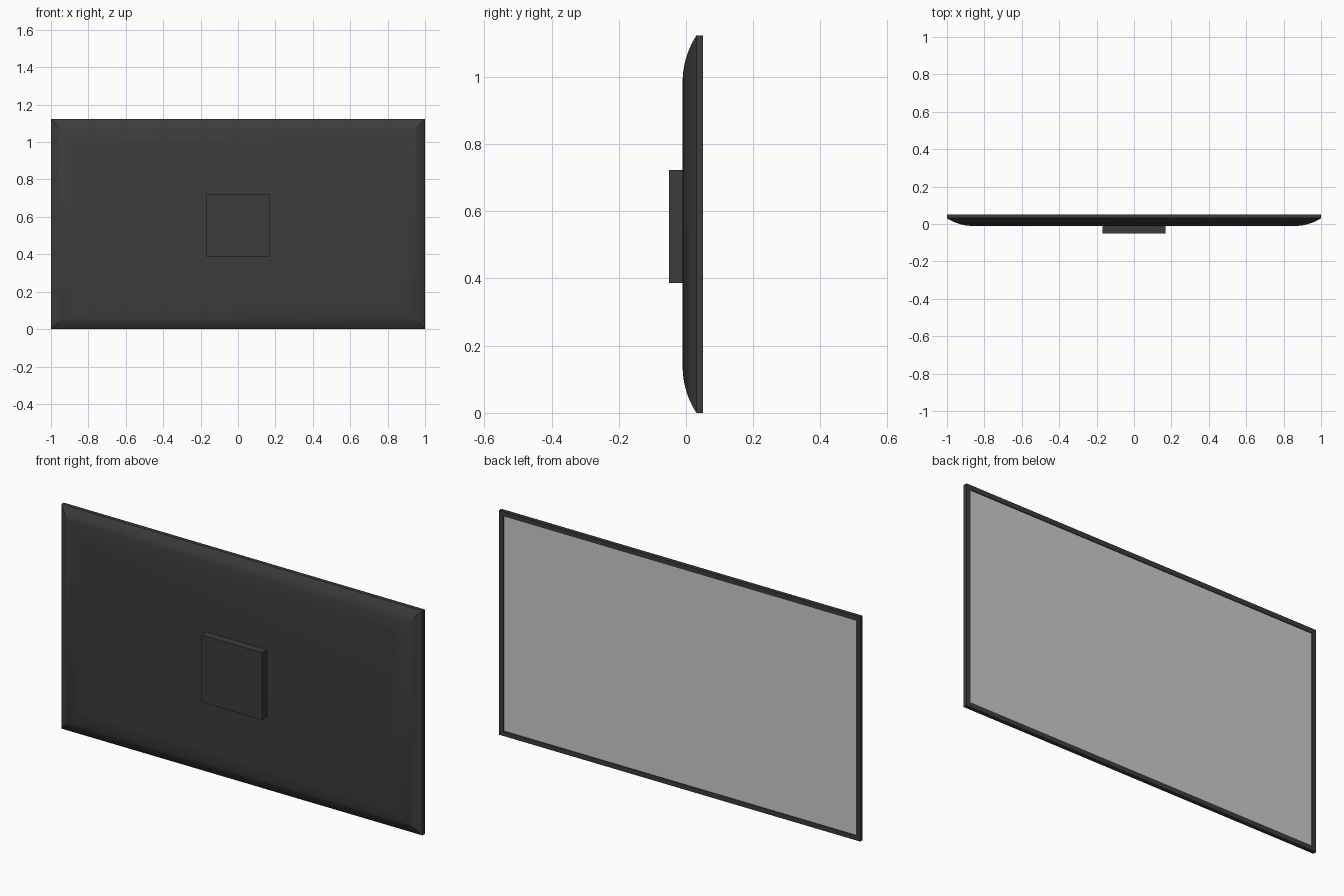
import bpy, bmesh, math

if "Cube" in bpy.data.objects:
    bpy.data.objects.remove(bpy.data.objects["Cube"])

W, H = 1.0, 1.123            # half width, height
BACK, EDGE, FRONT = -0.01, 0.031, 0.05
BEZEL, RECESS = 0.024, 0.004
INSET = 0.138                # width of the curved rear border

dark = bpy.data.materials.new("dark_plastic")
dark.diffuse_color = (0.045, 0.045, 0.045, 1)
dark.use_nodes = True
dark.node_tree.nodes["Principled BSDF"].inputs["Base Color"].default_value = dark.diffuse_color


def make_object(name, bm, mat=None):
    bmesh.ops.recalc_face_normals(bm, faces=bm.faces)
    me = bpy.data.meshes.new(name)
    bm.to_mesh(me)
    bm.free()
    ob = bpy.data.objects.new(name, me)
    bpy.context.collection.objects.link(ob)
    if mat:
        me.materials.append(mat)
    return ob


def rect_ring(bm, inset, y):
    x, z0, z1 = W - inset, inset, H - inset
    return [bm.verts.new(p) for p in ((-x, y, z0), (x, y, z0), (x, y, z1), (-x, y, z1))]


# Housing: rectangular rings follow a shallow arc, then the rim, bezel and recess
depth = EDGE - BACK
radius = (INSET ** 2 + depth ** 2) / (2 * depth)
sweep = math.asin(INSET / radius)
steps = 10
profile = []
for i in range(steps + 1):
    a = sweep * i / steps
    profile.append((INSET - radius * math.sin(a), BACK + radius * (1 - math.cos(a))))
profile += [(0, FRONT), (BEZEL, FRONT), (BEZEL, FRONT - RECESS)]

bm = bmesh.new()
rings = [rect_ring(bm, *p) for p in profile]
bm.faces.new(rings[0])
for a, b in zip(rings, rings[1:]):
    for k in range(4):
        n = (k + 1) % 4
        bm.faces.new((a[k], a[n], b[n], b[k]))
housing = make_object("housing", bm, dark)
# an open shell: make sure its back face points towards -y
back = min(housing.data.polygons, key=lambda p: p.center.y)
if back.normal.y > 0:
    housing.data.flip_normals()
bpy.context.view_layer.objects.active = housing
housing.select_set(True)
bpy.ops.object.shade_smooth_by_angle(angle=math.radians(30))

# Screen: panel closing the recess, facing +y
bm = bmesh.new()
bm.faces.new(reversed(rect_ring(bm, BEZEL, FRONT - RECESS)))
screen = make_object("screen", bm)
if screen.data.polygons[0].normal.y < 0:
    screen.data.flip_normals()

# Square wall mount block on the back
bm = bmesh.new()
bmesh.ops.create_cube(bm, size=1)
bmesh.ops.scale(bm, vec=(0.336, 0.04, 0.336), verts=bm.verts)
bmesh.ops.translate(bm, vec=(0, -0.03, 0.554), verts=bm.verts)
make_object("mount_block", bm, dark)
